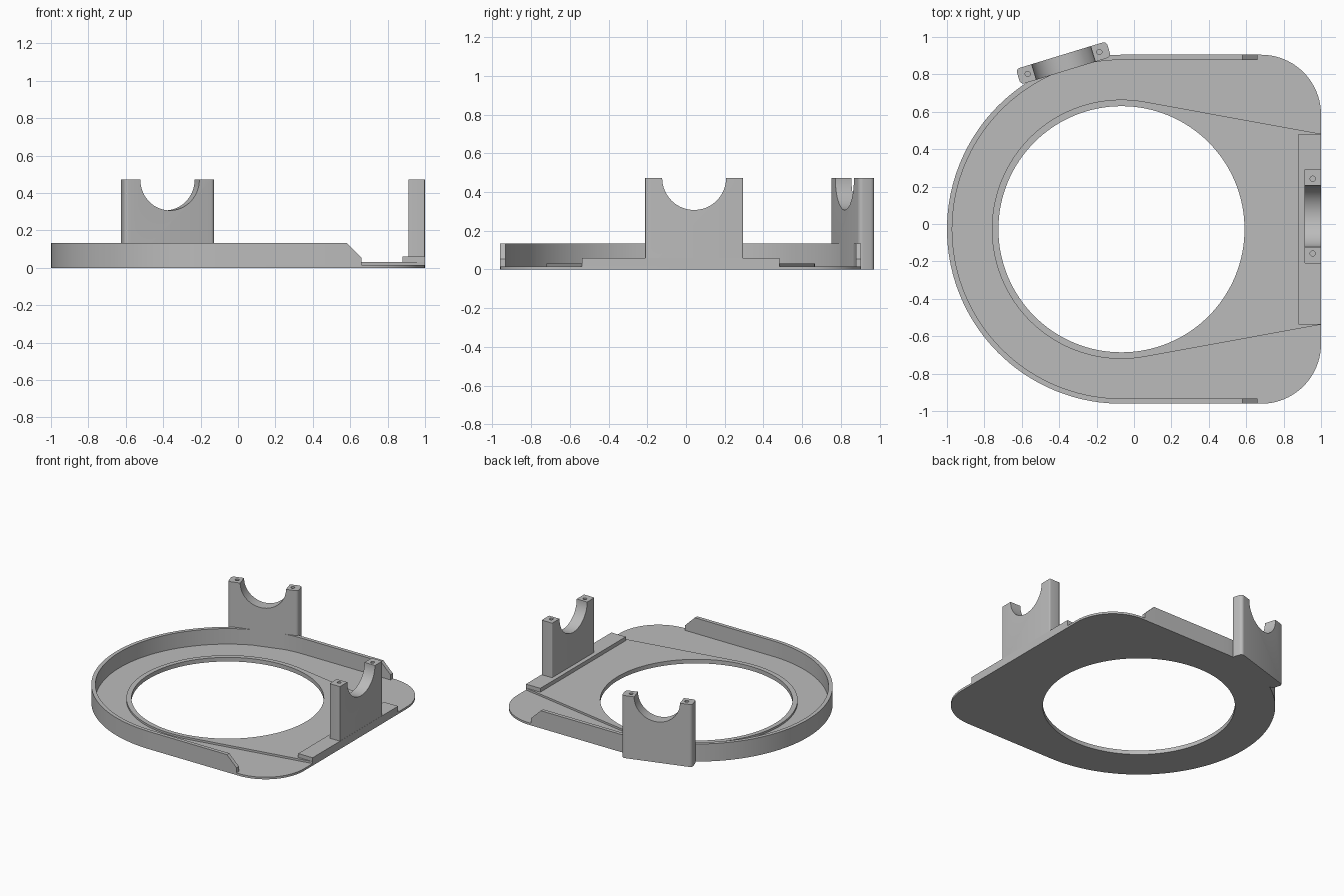
import bpy, bmesh
from math import sin, cos, pi, radians, atan2, acos, hypot
from mathutils import Matrix

if "Cube" in bpy.data.objects:
    bpy.data.objects.remove(bpy.data.objects["Cube"])

CX, CY = -0.067, -0.028           # centre of the round opening
R_OUT, R_HOLE, R_LIP = 0.933, 0.658, 0.693
WALL, CORNER = 0.028, 0.32

grey = bpy.data.materials.new("plain_grey")
grey.use_nodes = True
grey.diffuse_color = (0.5, 0.5, 0.5, 1)
grey.node_tree.nodes["Principled BSDF"].inputs["Base Color"].default_value = (0.5, 0.5, 0.5, 1)


def arc(cx, cy, r, a0, a1, n):
    return [(cx + r * cos(a0 + (a1 - a0) * i / n), cy + r * sin(a0 + (a1 - a0) * i / n))
            for i in range(n + 1)]


def add_object(name, bm):
    bmesh.ops.recalc_face_normals(bm, faces=bm.faces)
    mesh = bpy.data.meshes.new(name)
    bm.to_mesh(mesh)
    bm.free()
    mesh.materials.append(grey)
    ob = bpy.data.objects.new(name, mesh)
    bpy.context.collection.objects.link(ob)
    return ob


def activate(ob):
    bpy.ops.object.select_all(action='DESELECT')
    ob.select_set(True)
    bpy.context.view_layer.objects.active = ob


def prism(outline, z0, z1):
    bm = bmesh.new()
    face = bm.faces.new([bm.verts.new((x, y, z0)) for x, y in outline])
    top = bmesh.ops.extrude_face_region(bm, geom=[face])["geom"]
    verts = [v for v in top if isinstance(v, bmesh.types.BMVert)]
    bmesh.ops.translate(bm, verts=verts, vec=(0, 0, z1 - z0))
    return bm


def drill(ob, x, y, r, z0, z1, n):
    cutter = add_object("hole_cutter", prism(arc(x, y, r, 0, 2 * pi, n)[:-1], z0, z1))
    cutter.hide_render = True
    mod = ob.modifiers.new("hole", 'BOOLEAN')
    mod.operation, mod.solver, mod.object = 'DIFFERENCE', 'EXACT', cutter
    activate(ob)
    bpy.ops.object.modifier_apply(modifier=mod.name)
    bpy.data.objects.remove(cutter)


def smooth(ob):
    activate(ob)
    bpy.ops.object.shade_smooth_by_angle(angle=radians(30))


# Base plate: round on the right side, rounded corners on the left side
outline = (arc(CX, CY, R_OUT, pi / 2, 1.5 * pi, 72)
           + arc(1 - CORNER, CY - R_OUT + CORNER, CORNER, -pi / 2, 0, 20)
           + arc(1 - CORNER, CY + R_OUT - CORNER, CORNER, 0, pi / 2, 20))
plate = add_object("base_plate", prism(outline, 0, 0.016))
drill(plate, CX, CY, R_HOLE, -0.1, 0.1, 128)
smooth(plate)

# Raised lip around the opening, widening with tangent edges toward the bar
dx, dy = 1 - CX, 0.51
a = atan2(dy, dx) + acos(R_LIP / hypot(dx, dy))
outline = arc(CX, CY, R_LIP, a, 2 * pi - a, 96) + [(1, CY - dy), (1, CY + dy)]
lip = add_object("raised_lip", prism(outline, 0.008, 0.031))
drill(lip, CX, CY, R_HOLE, -0.1, 0.1, 128)
smooth(lip)

# Rim wall with sloped ends
ends = [(0.66, 0.055), (0.58, 0.133)]
stations = [((x, CY + R_OUT), (x, CY + R_OUT - WALL), h) for x, h in ends]
stations += [(o, i, 0.133) for o, i in zip(arc(CX, CY, R_OUT, pi / 2, 1.5 * pi, 72),
                                           arc(CX, CY, R_OUT - WALL, pi / 2, 1.5 * pi, 72))]
stations += [((x, CY - R_OUT), (x, CY - R_OUT + WALL), h) for x, h in reversed(ends)]
bm = bmesh.new()
rings = [[bm.verts.new(p) for p in ((*o, 0), (*o, h), (*i, h), (*i, 0))] for o, i, h in stations]
for r, s in zip(rings, rings[1:]):
    for k in range(4):
        bm.faces.new((r[k], r[k - 1], s[k - 1], s[k]))
bm.faces.new(rings[0])
bm.faces.new(rings[-1])
smooth(add_object("rim_wall", bm))

# Low bar along the left edge
bar = [(0.88, CY - dy), (1, CY - dy), (1, CY + dy), (0.88, CY + dy)]
add_object("edge_bar", prism(bar, 0.008, 0.06))


# Upright cradles with a half-round notch and screw holes
def cradle(name, x, y, turn, rounding):
    half, thick, top, notch = 0.253, 0.087, 0.472, 0.165
    outline = [(half, 0), (half, top)] + arc(0, top, notch, 0, -pi, 40) + [(-half, top), (-half, 0)]
    bm = prism(outline, -thick / 2, thick / 2)
    bm.transform(Matrix.Rotation(pi / 2, 4, 'X'))
    edges = [e for e in bm.edges
             if all(abs(abs(v.co.x) - half) < 1e-4 for v in e.verts)
             and abs(e.verts[0].co.z - e.verts[1].co.z) > 0.1]
    bmesh.ops.bevel(bm, geom=edges, offset=rounding, segments=5, profile=0.5, affect='EDGES')
    ob = add_object(name, bm)
    for side in (-1, 1):
        drill(ob, side * 0.2, 0, 0.014, top - 0.1, top + 0.1, 20)
    ob.data.transform(Matrix.Translation((x, y, 0)) @ Matrix.Rotation(turn, 4, 'Z'))
    smooth(ob)


cradle("left_cradle", 0.9555, 0.042, pi / 2, 0.006)
cradle("back_cradle", -0.377, 0.861, radians(17), 0.022)
